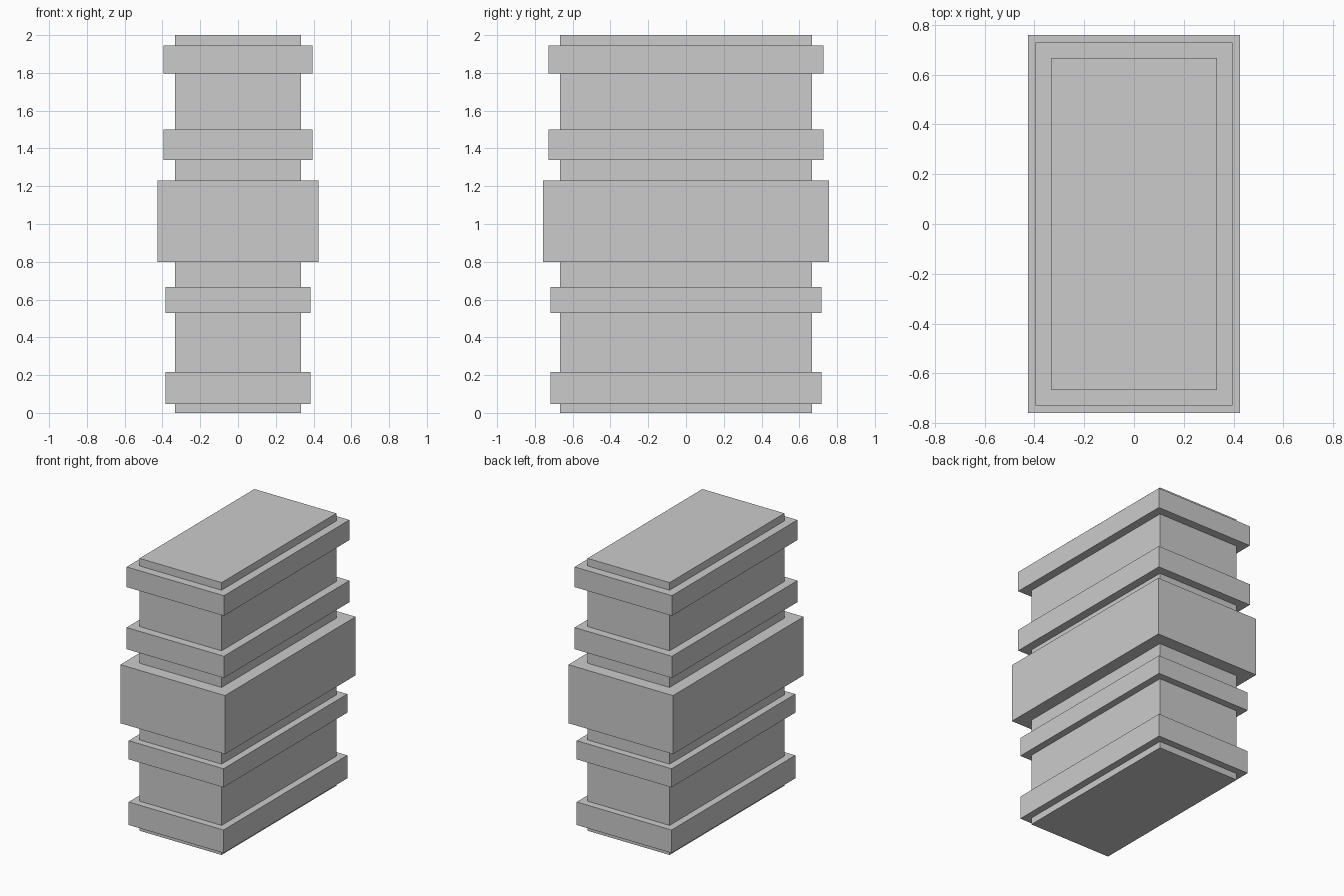
import bpy

if "Cube" in bpy.data.objects:
    bpy.data.objects.remove(bpy.data.objects["Cube"])


def box(name, half_x, half_y, z0, z1):
    bpy.ops.mesh.primitive_cube_add(size=1, location=(0, 0, (z0 + z1) / 2))
    ob = bpy.context.object
    ob.name = name
    ob.scale = (2 * half_x, 2 * half_y, z1 - z0)
    bpy.ops.object.transform_apply(location=False, rotation=False, scale=True)
    return ob


# Central rectangular block
CORE_X, CORE_Y = 0.333, 0.666
box("core", CORE_X, CORE_Y, 0, 2)

# Bands around the block: name, overhang past the core, bottom, top
bands = [
    ("base_band", 0.052, 0.048, 0.217),
    ("lower_band", 0.052, 0.53, 0.667),
    ("middle_band", 0.092, 0.80, 1.23),
    ("upper_band", 0.062, 1.34, 1.499),
    ("top_band", 0.062, 1.796, 1.944),
]
for name, over, z0, z1 in bands:
    box(name, CORE_X + over, CORE_Y + over, z0, z1)
